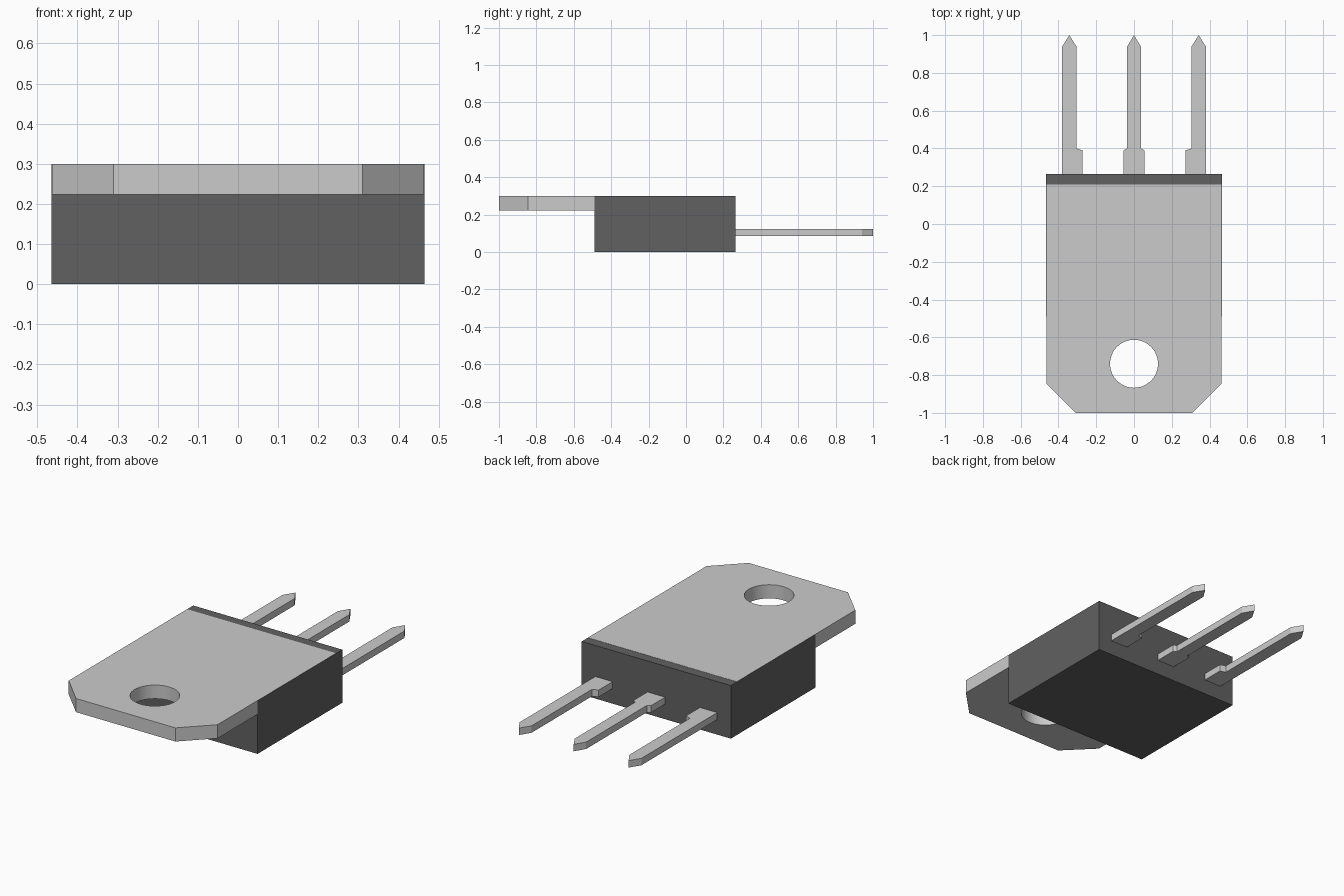
import bpy, bmesh, math

if "Cube" in bpy.data.objects:
    bpy.data.objects.remove(bpy.data.objects["Cube"])


def material(name, color):
    m = bpy.data.materials.new(name)
    m.diffuse_color = (*color, 1)
    m.use_nodes = True
    m.node_tree.nodes["Principled BSDF"].inputs["Base Color"].default_value = m.diffuse_color
    return m


metal = material("tinned_metal", (0.58, 0.58, 0.55))
plastic = material("dark_plastic", (0.12, 0.12, 0.12))


def plate(name, outline, z0, z1, mat, hole=None):
    """Extrude a flat outline, optionally with a hole loop, from z0 to z1."""
    bm = bmesh.new()
    edges = []
    for loop in filter(None, (outline, hole)):
        vs = [bm.verts.new((x, y, z0)) for x, y in loop]
        edges += [bm.edges.new((vs[i - 1], vs[i])) for i in range(len(vs))]
    if hole:
        bmesh.ops.triangle_fill(bm, use_beauty=True, edges=edges)
    else:
        bm.faces.new(bm.verts)
    ext = bmesh.ops.extrude_face_region(bm, geom=bm.faces[:], use_keep_orig=True)
    top = [v for v in ext["geom"] if isinstance(v, bmesh.types.BMVert)]
    bmesh.ops.translate(bm, verts=top, vec=(0, 0, z1 - z0))
    bmesh.ops.recalc_face_normals(bm, faces=bm.faces[:])
    me = bpy.data.meshes.new(name)
    bm.to_mesh(me)
    bm.free()
    me.materials.append(mat)
    ob = bpy.data.objects.new(name, me)
    bpy.context.collection.objects.link(ob)
    return ob


# Moulded case, a hair inside the tab's top face
W = 0.465
plate("case", [(-W, -0.49), (W, -0.49), (W, 0.265), (-W, 0.265)], 0, 0.299, plastic)

# Heat-sink tab with clipped corners and mounting hole
T = W - 0.001
ring = [(0.127 * math.cos(a), -0.74 + 0.127 * math.sin(a))
        for a in (2 * math.pi * i / 48 for i in range(48))]
tab = plate("mounting_tab",
            [(-0.31, -1), (0.31, -1), (T, -0.845), (T, 0.21), (-T, 0.21), (-T, -0.845)],
            0.223, 0.3, metal, ring)
bpy.context.view_layer.objects.active = tab
tab.select_set(True)
bpy.ops.object.shade_smooth_by_angle(angle=math.radians(30))


# Leads: pointed blades with a wider shoulder next to the case
def lead(name, left, right, wide_left, wide_right):
    mid = (left + right) / 2
    pts = [(wide_left, 0.25), (wide_right, 0.25)]
    if wide_right > right:
        pts += [(wide_right, 0.39), (right, 0.40)]
    pts += [(right, 0.94), (mid, 1.0), (left, 0.94)]
    if wide_left < left:
        pts += [(left, 0.40), (wide_left, 0.39)]
    plate(name, pts, 0.085, 0.124, metal)


lead("left_lead", -0.38, -0.305, -0.38, -0.272)
lead("middle_lead", -0.036, 0.036, -0.055, 0.055)
lead("right_lead", 0.305, 0.38, 0.272, 0.38)
